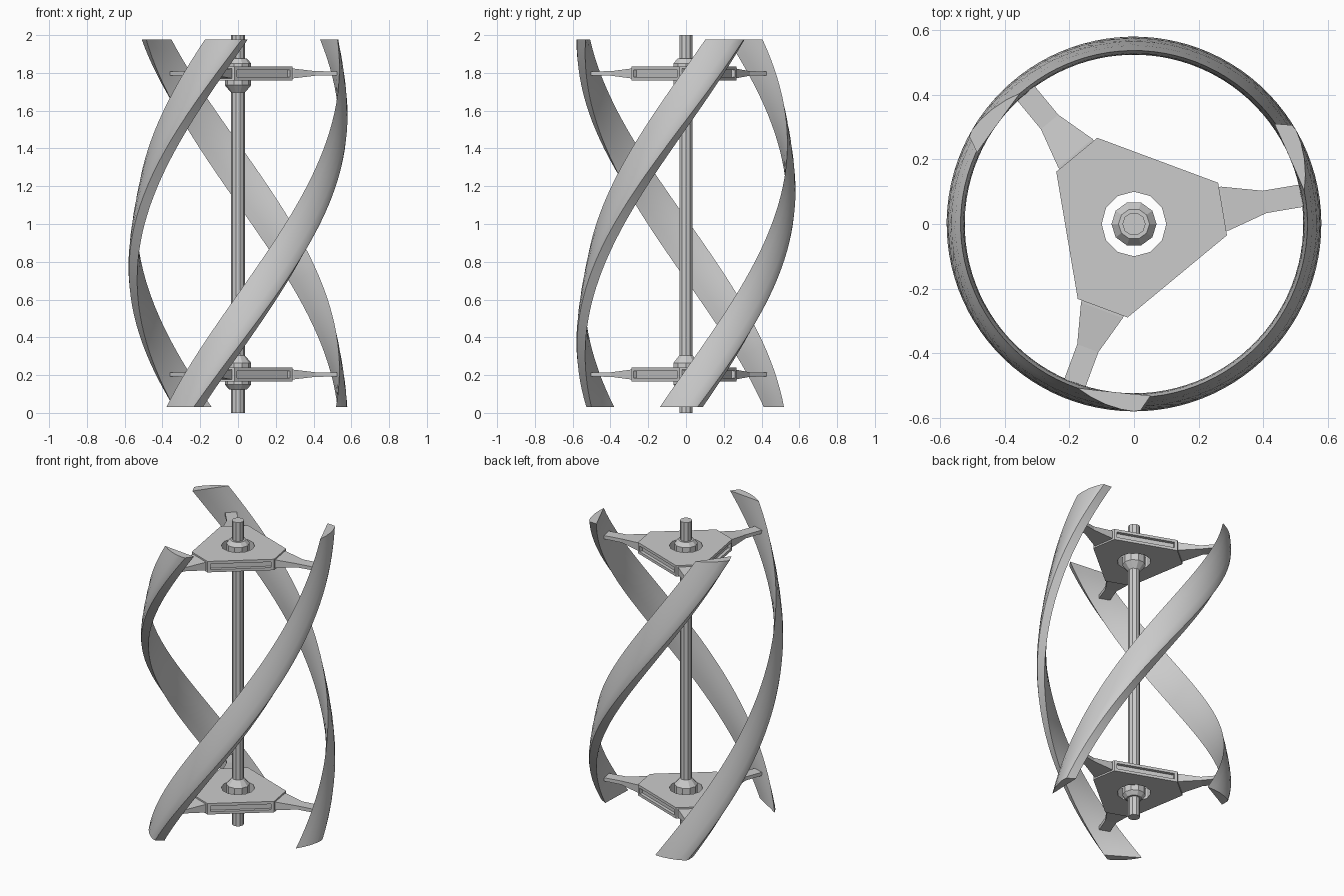
import bpy, bmesh, math

if "Cube" in bpy.data.objects:
    bpy.data.objects.remove(bpy.data.objects["Cube"])

ARM_ANGLE = math.radians(9.6)
TWIST = math.radians(75)          # blade twist per unit of height


def finish(bm, name, smooth=None):
    bmesh.ops.recalc_face_normals(bm, faces=bm.faces)
    me = bpy.data.meshes.new(name)
    bm.to_mesh(me)
    bm.free()
    ob = bpy.data.objects.new(name, me)
    bpy.context.collection.objects.link(ob)
    if smooth:
        bpy.ops.object.select_all(action='DESELECT')
        ob.select_set(True)
        bpy.context.view_layer.objects.active = ob
        bpy.ops.object.shade_smooth_by_angle(angle=math.radians(smooth))
    return ob


def loft(name, rings, smooth=None):
    """Join closed rings of points into a capped solid."""
    bm = bmesh.new()
    vs = [[bm.verts.new(p) for p in r] for r in rings]
    n = len(rings[0])
    for a, b in zip(vs, vs[1:]):
        for i in range(n):
            j = (i + 1) % n
            bm.faces.new((a[i], a[j], b[j], b[i]))
    bm.faces.new(vs[0][::-1])
    bm.faces.new(vs[-1])
    return finish(bm, name, smooth)


def lathe(name, profile, sides):
    rings = [[(r * math.cos(2 * math.pi * i / sides),
               r * math.sin(2 * math.pi * i / sides), z) for i in range(sides)]
             for r, z in profile]
    return loft(name, rings)


# central shaft
lathe("shaft", [(0.036, 0), (0.036, 2)], 10)

# helical blades: foil section as (angle in degrees, radius), swept up and twisted
FOIL = [(0, 0.537), (5, 0.552), (10, 0.565), (15, 0.575), (19, 0.58), (21, 0.577),
        (24.5, 0.534), (18, 0.526), (12, 0.524), (6, 0.528)]
Z0, Z1, STEPS = 0.03, 1.977, 40
for k in range(3):
    start = math.radians(225 + 120 * k)
    rings = []
    for s in range(STEPS + 1):
        z = Z0 + (Z1 - Z0) * s / STEPS
        t = start + TWIST * (z - Z0)
        rings.append([(r * math.cos(t + math.radians(a)),
                       r * math.sin(t + math.radians(a)), z) for a, r in FOIL])
    loft(f"blade_{k + 1}", rings, 30)


def hub_plate(name, zc):
    """Truncated triangle with slotted long sides and a round hole."""
    corners = []
    for k in range(3):
        c = ARM_ANGLE + k * 2 * math.pi / 3
        for d in (-16.5, 16.5):
            t = c + math.radians(d)
            corners.append((0.29 * math.cos(t), 0.29 * math.sin(t)))
    ob = loft(name, [[(x, y, zc + h) for x, y in corners] for h in (-0.036, 0.036)])
    # hole through the middle
    cutter = lathe("hole_cutter", [(0.1, zc - 0.1), (0.1, zc + 0.1)], 12)
    cutter.hide_render = True
    mod = ob.modifiers.new("hole", 'BOOLEAN')
    mod.operation = 'DIFFERENCE'
    mod.solver = 'EXACT'
    mod.object = cutter
    bpy.context.view_layer.objects.active = ob
    bpy.ops.object.modifier_apply(modifier=mod.name)
    bpy.data.objects.remove(cutter)
    # recessed slots in the three long sides
    bm = bmesh.new()
    bm.from_mesh(ob.data)
    sides = [f for f in bm.faces if abs(f.normal.z) < 0.1 and f.calc_area() > 0.025]
    bmesh.ops.inset_individual(bm, faces=sides, thickness=0.025, depth=0)
    bmesh.ops.inset_individual(bm, faces=sides, thickness=0.0005, depth=-0.02)
    bm.to_mesh(ob.data)
    bm.free()


def arm(name, zc, angle):
    """Tapering strut from plate to blade: (distance, half width, half height)."""
    ca, sa = math.cos(angle), math.sin(angle)
    rings = []
    for u, w, h in [(0.26, 0.069, 0.026), (0.285, 0.069, 0.026),
                    (0.41, 0.035, 0.012), (0.54, 0.035, 0.011)]:
        rings.append([(u * ca - v * sa, u * sa + v * ca, zc + dz)
                      for v, dz in ((-w, -h), (w, -h), (w, h), (-w, h))])
    loft(name, rings)


# lower and upper supports, mirrored about mid height
COLLAR = [(0.048, 0.125), (0.07, 0.15), (0.07, 0.265), (0.036, 0.305)]
for label in ("lower", "upper"):
    def flip(z, up=(label == "upper")):
        return 2 - z if up else z
    zc = flip(0.203)
    hub_plate(f"{label}_hub_plate", zc)
    lathe(f"{label}_collar", [(r, flip(z)) for r, z in COLLAR], 10)
    for k in range(3):
        arm(f"{label}_arm_{k + 1}", zc, ARM_ANGLE + k * 2 * math.pi / 3)
